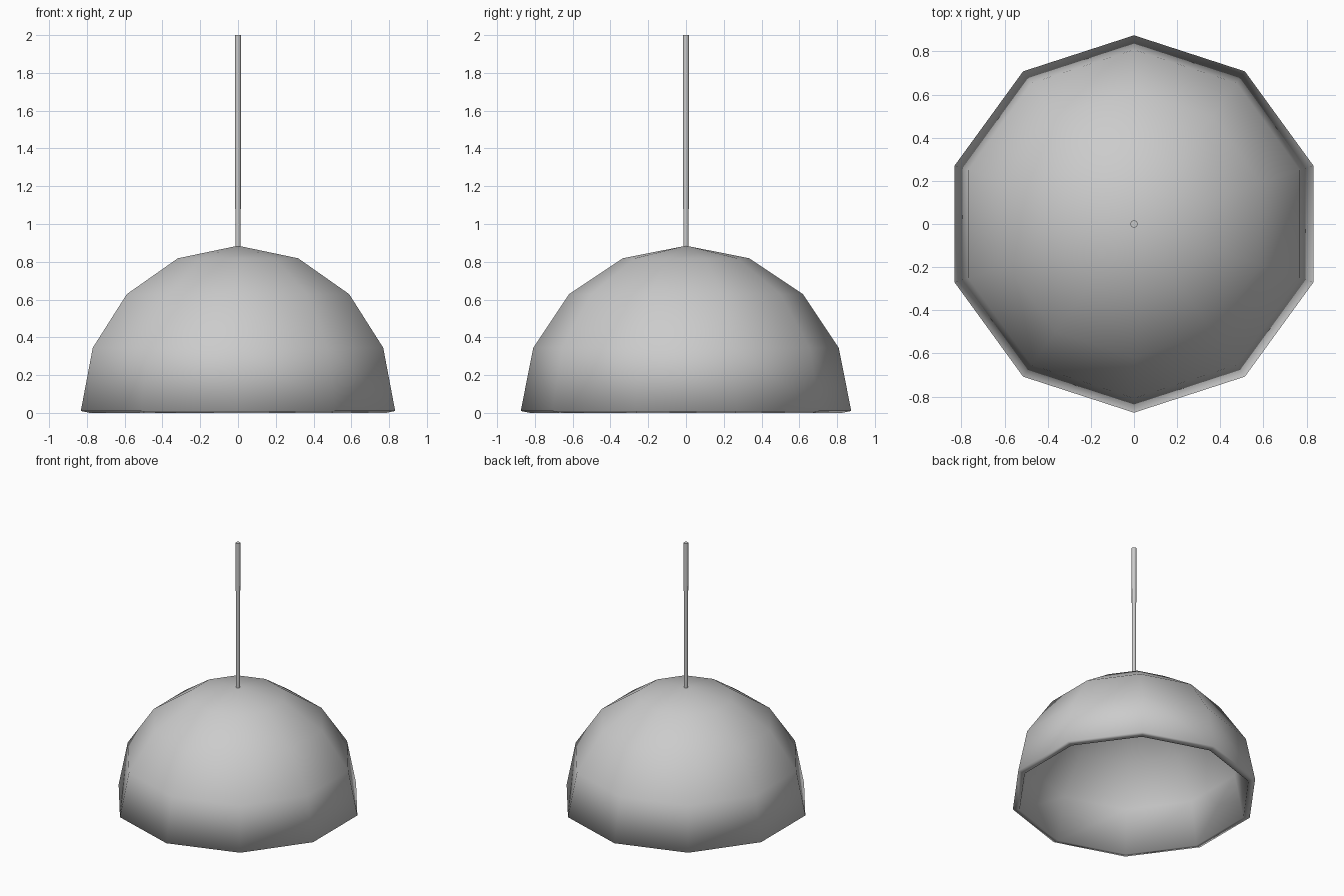
import bpy, bmesh, math

if "Cube" in bpy.data.objects:
    bpy.data.objects.remove(bpy.data.objects["Cube"])

R, Z0, SIDES = 0.875, 0.01, 10

# Shade: ten-sided open half sphere, given thickness on the inside
bm = bmesh.new()
apex = bm.verts.new((0, 0, Z0 + R))
rings = []
for k in range(1, 5):
    a = math.radians(22.5 * k)
    r, z = R * math.sin(a), Z0 + R * math.cos(a)
    rings.append([bm.verts.new((r * math.cos(t), r * math.sin(t), z))
                  for t in (math.pi / 2 + 2 * math.pi * i / SIDES for i in range(SIDES))])
for i in range(SIDES):
    j = (i + 1) % SIDES
    bm.faces.new((apex, rings[0][i], rings[0][j]))
    for up, low in zip(rings, rings[1:]):
        bm.faces.new((up[i], low[i], low[j], up[j]))
mesh = bpy.data.meshes.new("lamp_shade")
bm.to_mesh(mesh)
bm.free()
shade = bpy.data.objects.new("lamp_shade", mesh)
bpy.context.collection.objects.link(shade)
solid = shade.modifiers.new("thickness", 'SOLIDIFY')
solid.thickness = 0.05
solid.offset = -1

# Hanging rod, slightly thinner at the bottom
bottom, top = 0.87, 2.0
bpy.ops.mesh.primitive_cone_add(vertices=16, radius1=0.014, radius2=0.017,
                                depth=top - bottom, location=(0, 0, (top + bottom) / 2))
rod = bpy.context.object
rod.name = "hanging_rod"

# Smooth sides, sharp rims
for ob, angle in ((shade, 50), (rod, 40)):
    bpy.ops.object.select_all(action='DESELECT')
    ob.select_set(True)
    bpy.context.view_layer.objects.active = ob
    bpy.ops.object.shade_smooth_by_angle(angle=math.radians(angle))
